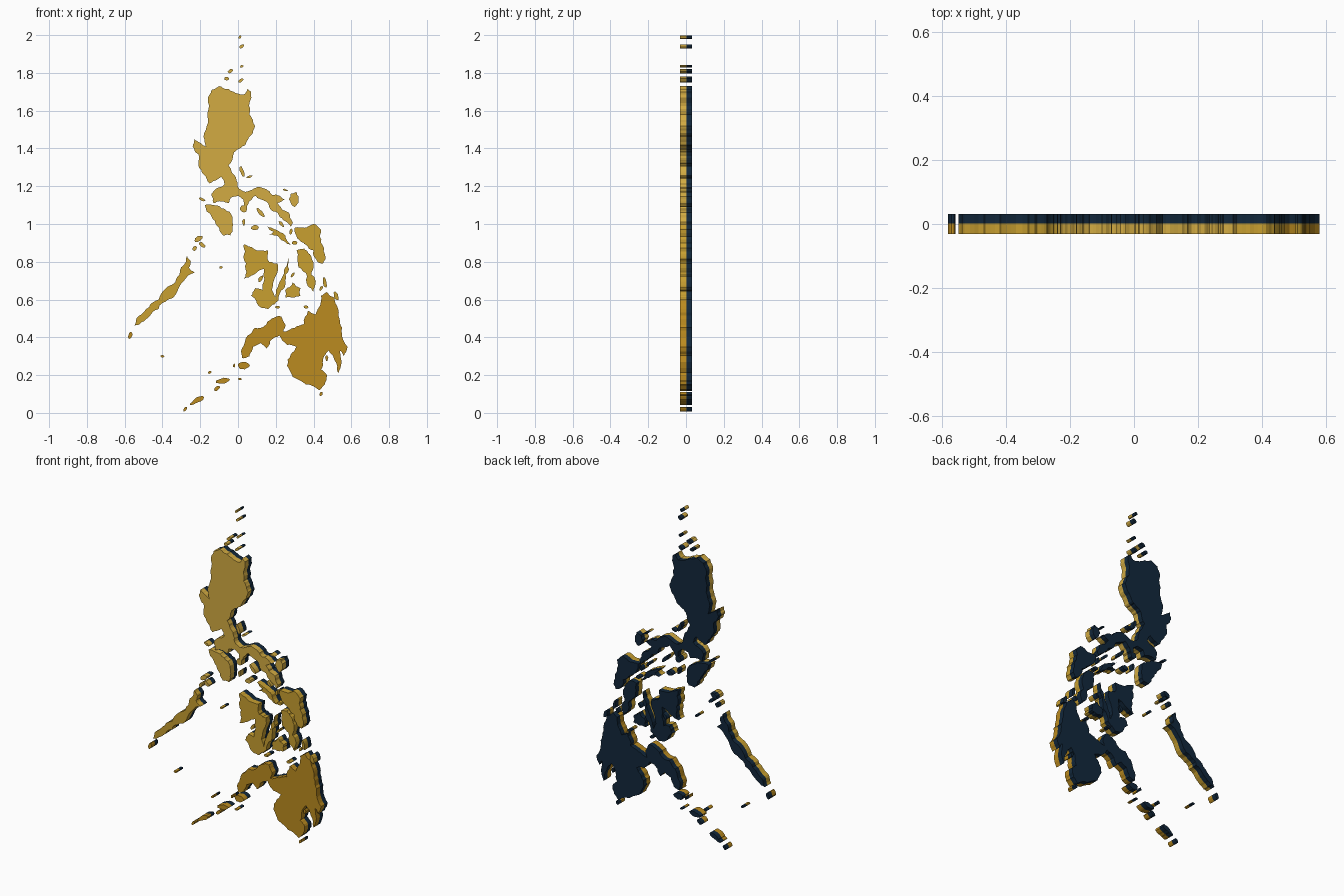
import bpy, bmesh, math, random
from mathutils import Vector

random.seed(4)
S = 0.01            # outlines below are in hundredths (x, z)
HALF, SPLIT = 0.032, 0.002


def material(name, rgb):
    m = bpy.data.materials.new(name)
    m.diffuse_color = (*rgb, 1)
    return m


NAVY = material("navy", (0.006, 0.021, 0.045))
LIGHT = material("light_gold", (0.65, 0.41, 0.055))
GOLD = material("gold", (0.58, 0.35, 0.03))
DARK = material("dark_gold", (0.50, 0.26, 0.014))


def slab(name, pts, y0, y1, mat):
    """Extrude a closed outline from y0 to y1."""
    bm = bmesh.new()
    face = bm.faces.new([bm.verts.new((x * S, y0, z * S)) for x, z in pts])
    ext = bmesh.ops.extrude_face_region(bm, geom=[face])["geom"]
    bmesh.ops.translate(bm, vec=(0, y1 - y0, 0),
                        verts=[g for g in ext if isinstance(g, bmesh.types.BMVert)])
    bmesh.ops.recalc_face_normals(bm, faces=bm.faces)
    me = bpy.data.meshes.new(name)
    bm.to_mesh(me)
    bm.free()
    me.materials.append(mat)
    bpy.context.collection.objects.link(bpy.data.objects.new(name, me))


def coast(pts, rough):
    """Roughen an outline by midpoint displacement."""
    pts = [Vector(p) for p in pts]
    for _ in range(2):
        out = []
        for a, b in zip(pts, pts[1:] + pts[:1]):
            d = b - a
            out.append(a)
            if d.length > 1.3:
                out.append((a + b) / 2 + Vector((-d.y, d.x)) * random.uniform(-rough, rough))
        pts = out
    return pts


def island(name, mat, pts, rough=0.16):
    pts = coast(pts, rough)
    slab(name + "_front", pts, -HALF, SPLIT, mat)
    slab(name + "_back", pts, SPLIT, HALF, NAVY)


def islets(name, mat, specs):
    """Small irregular ovals: centre x, z, length, width, tilt in degrees."""
    for i, (x, z, ln, w, tilt) in enumerate(specs):
        t = math.radians(tilt)
        pts = []
        for k in range(9):
            a = k * math.tau / 9
            r = random.uniform(0.42, 0.56)
            u, v = ln * r * math.cos(a), w * r * math.sin(a)
            pts.append((x + u * math.cos(t) - v * math.sin(t),
                        z + u * math.sin(t) + v * math.cos(t)))
        island(f"{name}_{i + 1}", mat, pts, 0.08)


# Large northern island with its south-eastern peninsula
island("north_island", LIGHT, [
    (-14, 171), (-10, 173), (-5, 171.5), (0, 169), (3, 168.5), (5, 171.5), (7, 170), (6, 164),
    (6, 158), (8, 154), (9, 152), (7, 147), (4, 142), (1, 140), (-2, 138), (-3, 134),
    (-5, 131), (-3, 127), (-1, 124), (0, 119.5), (4, 117), (7, 118), (10, 119.5), (15, 118.5),
    (18, 115.5), (22, 115), (25, 113), (21, 111), (23, 108), (27, 106), (29, 101), (28, 98.5),
    (24, 102), (21, 106), (17, 108), (16, 111), (12, 113), (9, 115), (6, 112), (4, 108.5),
    (3, 113), (0, 115), (-4, 114), (-5, 111), (-9, 112), (-13, 111), (-14, 116), (-11, 119),
    (-7, 121), (-9, 125), (-12, 123), (-15, 121.5), (-18, 126), (-21, 131), (-21, 137),
    (-24, 141), (-23, 145), (-20, 143), (-17, 141), (-18, 148), (-16, 156), (-16, 165)], 0.12)

# Western islands
island("square_island", LIGHT, [
    (-17.5, 110), (-13, 110), (-7, 108), (-3, 104), (-3, 98), (-4, 94), (-8, 94), (-11, 99), (-14, 104)])
island("long_west_island", GOLD, [
    (-27, 83), (-25, 80), (-26, 77), (-23, 74), (-27, 72), (-31, 67), (-37, 60), (-42, 55), (-47, 51),
    (-51, 48), (-55, 46), (-53, 51), (-47, 56), (-42, 60), (-37, 67), (-31, 73), (-29, 78)])

# Central islands
island("triangle_island", GOLD, [
    (3, 89), (6, 88), (10, 86), (16, 86), (16.5, 80), (13, 76), (8, 73), (3, 71), (4, 76), (3, 82)])
island("boot_island", GOLD, [
    (14, 78), (17, 80), (21, 79), (21, 75), (19, 70), (18, 65), (19, 59), (16, 55), (10, 58),
    (7, 62), (9, 66), (13, 65), (14, 71)])
island("slender_island", GOLD, [
    (27, 82), (27, 76), (25, 70), (22, 63), (19, 57), (20, 63), (23, 71), (25, 77)])
island("round_island", GOLD, [
    (25, 65), (29, 69), (33, 66), (33, 62), (29, 61), (25, 61)])
island("hook_island", GOLD, [
    (15, 99), (20, 97), (25, 94), (28, 89), (24, 91), (20, 94), (16, 94), (19, 96)])
island("east_island", GOLD, [
    (30, 98), (35, 98), (40, 100), (44, 97), (44, 90), (46, 84), (45, 79), (42, 80), (40, 86),
    (36, 89), (33, 91)])
island("east_lower_island", GOLD, [
    (31, 86), (35, 87), (38, 84), (40, 78), (39, 73), (41, 68), (40, 64), (37, 67), (36, 74), (32, 77)])
island("far_east_island", LIGHT, [
    (28, 116), (31, 117), (32, 112), (30, 109), (27, 113)])

# Large southern island with its western peninsula
island("south_island", DARK, [
    (2, 29), (2, 34), (5, 41), (9, 45), (14, 46), (18, 50), (23, 51), (25, 47), (24, 43),
    (30, 45), (35, 47), (37, 54), (41, 52), (43, 56), (44, 62), (47, 64), (51, 61), (53, 55),
    (54, 48), (55, 42), (58, 35), (56, 30), (54, 33), (53, 21), (51, 28), (48, 33), (45, 28),
    (44, 23), (47, 20), (46, 15), (43, 12), (36, 15), (29, 19), (26, 25), (28, 31), (31, 35),
    (26, 36), (22, 41), (17, 38), (15, 34), (12, 37), (8, 35), (6, 30)], 0.12)

# Scattered small islets
islets("north_islet", LIGHT, [
    (1, 199, 2.2, 1.4, 60), (2, 194, 3, 1.6, 40), (-4, 181, 3, 2, 30), (2, 183.5, 2, 1.2, 20),
    (-6, 177, 2.6, 2, 20), (1.5, 176, 3, 1.8, 30)])
islets("upper_islet", LIGHT, [
    (2, 128, 6, 2, 110), (6, 125, 3.5, 1.2, 20), (-19, 113, 4, 1.6, -25), (3, 108, 4, 4, 0),
    (12, 106, 6, 2, -50), (23, 100, 4, 1.6, -50), (3, 101, 4, 1.5, 90), (9, 98, 4.5, 3, 0),
    (25, 118, 3, 1, -20), (-21, 92, 5, 3, 30), (-19, 89, 4, 2, -40), (-23, 87, 3, 2, 50)])
islets("middle_islet", GOLD, [
    (-9, 77, 1.8, 1.4, 20), (12, 71, 4, 2, 60), (28, 96, 3, 1.5, 80), (30, 90, 3, 2, 0),
    (21, 56, 2.5, 1.6, 0), (36, 56, 2.6, 1.8, 0), (46, 69, 6, 2, 100), (52, 62, 5, 2.4, 110),
    (44, 66, 3, 1.4, 60), (29, 73, 3, 1.4, 50)])
islets("south_islet", DARK, [
    (-57, 41, 4, 2, 70), (-40, 30, 2, 1.2, 0), (3, 25, 6.5, 4, 0), (-2, 25, 2, 1.2, 90),
    (-8, 17, 7, 3, 10), (-15, 21.5, 2, 1.4, 30), (1, 18, 2, 1.2, 0), (-11, 13, 4, 2, 40),
    (-21, 7, 7, 3, 25), (-24, 5, 3, 1.6, 20), (-28, 2, 3, 1.6, 60), (44, 10, 2.4, 1.6, 60),
    (47, 29, 3, 1.6, 90)])
